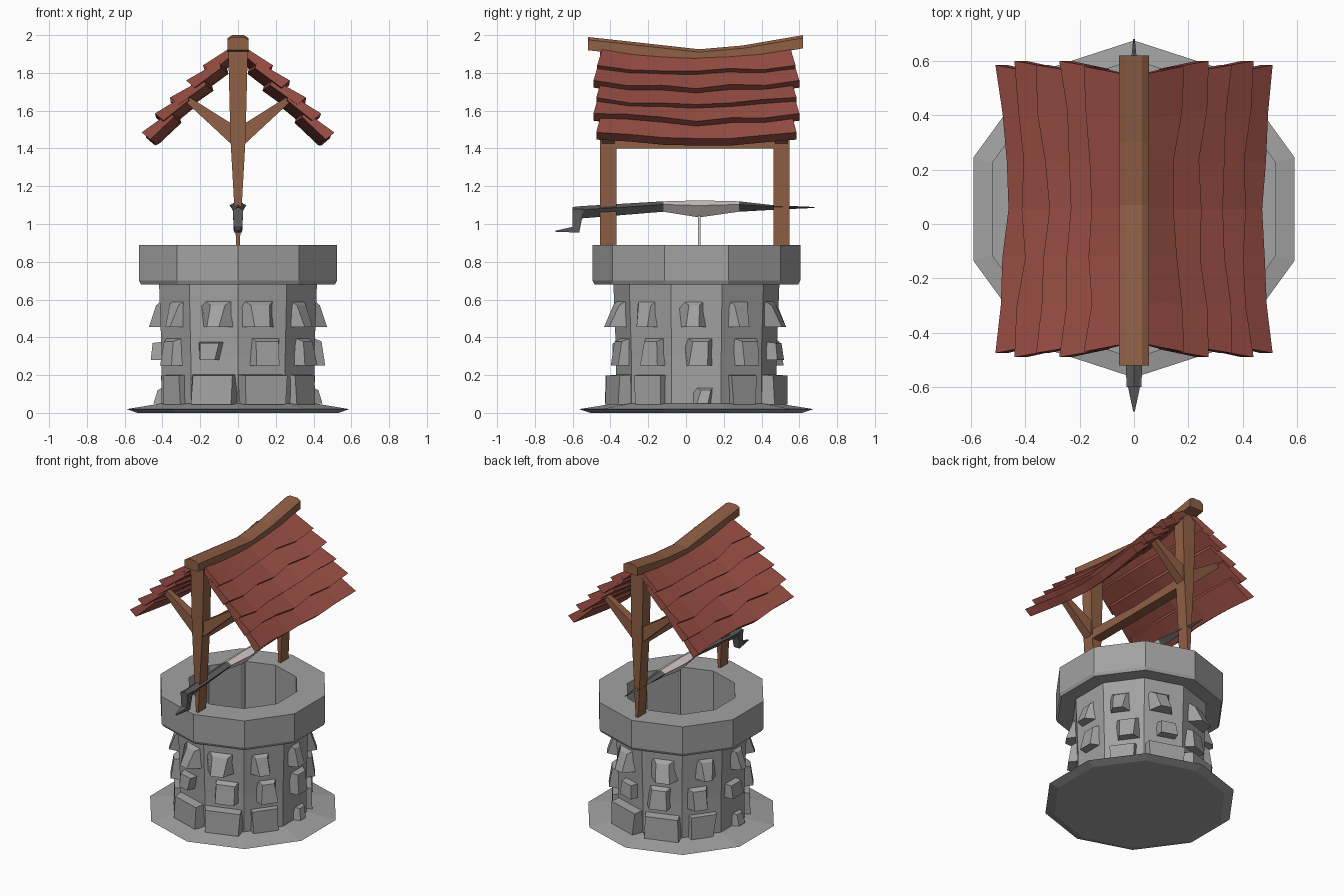
import bpy, bmesh, math, random
from mathutils import Vector

random.seed(4)
if "Cube" in bpy.data.objects:
    bpy.data.objects.remove(bpy.data.objects["Cube"])

CY = 0.055  # centre line of the well in y


def material(name, colour):
    m = bpy.data.materials.new(name)
    m.use_nodes = True
    m.diffuse_color = (*colour, 1)
    m.node_tree.nodes["Principled BSDF"].inputs["Base Color"].default_value = (*colour, 1)
    return m


stone = material("grey stone", (0.36, 0.36, 0.36))
wood = material("brown wood", (0.28, 0.115, 0.06))
shingle = material("red shingle", (0.32, 0.077, 0.058))
metal = material("dark metal", (0.11, 0.11, 0.11))
rope = material("pale rope", (0.66, 0.6, 0.59))


def loft(name, sections, mats, closed=False, rule=None):
    """Skin a row of equal closed sections; cap the ends unless closed."""
    bm = bmesh.new()
    rings = [[bm.verts.new(p) for p in s] for s in sections]
    n = len(rings[0])
    pairs = list(zip(rings, rings[1:])) + ([(rings[-1], rings[0])] if closed else [])
    for k, (a, b) in enumerate(pairs):
        for i in range(n):
            j = (i + 1) % n
            f = bm.faces.new((a[i], a[j], b[j], b[i]))
            f.material_index = rule(k) if rule else 0
    if not closed:
        bm.faces.new(rings[0])
        bm.faces.new(rings[-1])
    bmesh.ops.recalc_face_normals(bm, faces=bm.faces)
    me = bpy.data.meshes.new(name)
    bm.to_mesh(me)
    bm.free()
    for m in mats:
        me.materials.append(m)
    ob = bpy.data.objects.new(name, me)
    bpy.context.collection.objects.link(ob)
    return ob


def ring(r, z, sides=10):
    a = [math.pi / 2 + math.tau * i / sides for i in range(sides)]
    return [(r * math.cos(t), CY + r * math.sin(t), z) for t in a]


def rect_y(y, hx, z0, z1, x=0):
    return [(x - hx, y, z0), (x + hx, y, z0), (x + hx, y, z1), (x - hx, y, z1)]


# Ground slab, hollow wall and overhanging rim
loft("ground_slab", [ring(0.56, 0), ring(0.62, 0.02), ring(0.43, 0.05)], [stone])
loft("well_wall", [ring(0.425, 0.04), ring(0.425, 0.3), ring(0.44, 0.7),
                   ring(0.36, 0.7), ring(0.36, 0.04)], [stone], closed=True)
loft("well_rim", [ring(0.54, 0.68), ring(0.55, 0.7), ring(0.55, 0.89),
                  ring(0.36, 0.89), ring(0.36, 0.68)], [stone], closed=True)


def wall_stone(name, angle, side, z, w, h, depth, lean):
    """Rough block on the wall; lean slides its small outer face downward."""
    t = math.radians(angle)
    n = Vector((math.cos(t), math.sin(t), 0))
    u = Vector((-n.y, n.x, 0))
    base = Vector((0, CY, z)) + u * side

    def quad(dist, s, dz, tilt):
        pts = []
        for a, b in ((-1, -1), (1, -1), (1, 1), (-1, 1)):
            d = dist - (tilt if b > 0 else 0)
            skew = random.uniform(-0.015, 0.015)
            pts.append(base + n * d + u * (a * w / 2 * s + skew)
                       + Vector((0, 0, b * h / 2 * (s if b > 0 else 1) + dz)))
        return pts
    loft(name, [quad(0.37, 1, 0, 0), quad(0.412 + depth, 1 - lean, 0, depth * lean)], [stone])


# Stones on every wall face: low blocks, middle chips, upper wedges
for i in range(10):
    angle = 36 * i
    front = i in (2, 3, 7, 8)
    flip = 1 if math.cos(math.radians(angle)) >= 0 else -1
    if i not in (0, 5):
        wall_stone(f"low_stone_{i}", angle, 0, 0.125, 0.25 if front else 0.17, 0.16,
                   0.06 if front else 0.03, 0.1)
    else:
        wall_stone(f"low_stone_{i}", angle, 0.04, 0.1, 0.12, 0.1, 0.035, 0.6)
    small = i in (2, 7, 5)
    wall_stone(f"middle_stone_{i}", angle, 0.02 * flip, 0.33, 0.13 if small else 0.17,
               0.1 if small else 0.16, 0.05, 0.2 if small else 0.4)
    wall_stone(f"upper_stone_{i}", angle, -0.02 * flip, 0.54, 0.22 if front else 0.17,
               0.17, 0.08 if front else 0.06, 0.65)

# Posts, thin at the foot and wide under the ridge, with two braces each
for label, y in (("front", -0.412), ("back", 0.505)):
    loft(f"{label}_post", [[(-hx, y - 0.043, z), (hx, y - 0.043, z), (hx, y + 0.043, z),
                            (-hx, y + 0.043, z)]
                           for z, hx in ((0.86, 0.008), (1.1, 0.02), (1.45, 0.04), (1.93, 0.052))],
         [wood])
    for side, s in (("left", 1), ("right", -1)):
        loft(f"{label}_{side}_brace",
             [[(s * x, y + dy, z) for dy, x, z in
               ((-hy, x0, z0), (hy, x0, z0), (hy, x1, z1), (-hy, x1, z1))]
              for hy, x0, z0, x1, z1 in ((0.035, 0.0, 1.39, 0.0, 1.51),
                                         (0.02, 0.275, 1.645, 0.255, 1.67))], [wood])

# Tie beam between the posts and sagging ridge beam
loft("tie_beam", [rect_y(-0.4, 0.035, 1.4, 1.47), rect_y(CY, 0.035, 1.4, 1.45),
                  rect_y(0.5, 0.035, 1.4, 1.47)], [wood])
loft("ridge_beam",
     [[(-0.055, y, z - 0.07), (0.055, y, z - 0.07), (0.055, y, z - 0.015),
       (0.03, y, z), (-0.03, y, z), (-0.055, y, z - 0.015)]
      for y, z in ((-0.52, 1.99), (-0.2, 1.955), (0.07, 1.925), (0.3, 1.945), (0.62, 2.0))],
     [wood])

# Overlapping sagging shingle rows: tip x, tip z, upper x, upper z, half length
rows = [(0.51, 1.485, 0.35, 1.6, 0.53), (0.44, 1.585, 0.27, 1.69, 0.545),
        (0.36, 1.67, 0.18, 1.77, 0.53), (0.275, 1.76, 0.1, 1.86, 0.545),
        (0.185, 1.84, 0.03, 1.94, 0.525)]
for side, s in (("left", 1), ("right", -1)):
    for k, (tx, tz, ux, uz, half) in enumerate(rows):
        sections = []
        for c in range(7):
            v = c / 3 - 1
            sag = 1 - abs(v) ** 1.5
            dx, dz = -0.04 * sag, -0.03 * sag
            slip = random.uniform(-0.012, 0.016) if 0 < c < 6 else 0
            y0, y1 = CY + v * half, CY + v * (half - 0.03)
            profile = [(tx + slip, tz - slip, y0), (tx - 0.045 + slip, tz - 0.038 - slip, y0),
                       (ux - 0.01, uz - 0.035, y1), (ux, uz, y1)]
            sections.append([(s * max(x + dx, 0.01), y, z + dz) for x, z, y in profile])
        loft(f"{side}_shingle_row_{k + 1}", sections, [shingle])

# Winch: dark shaft with pale rope wound round the middle, and a bent crank


def diamond(y, hx, z0, z1):
    m = z0 + (z1 - z0) * 0.7
    return [(0, y, z0), (hx, y, m), (0, y, z1), (-hx, y, m)]


shaft = [(-0.6, 0.025, 1.045, 1.09), (-0.55, 0.03, 1.03, 1.095), (-0.12, 0.035, 1.065, 1.12),
         (0.07, 0.045, 1.035, 1.125), (0.28, 0.035, 1.065, 1.12),
         (0.46, 0.025, 1.075, 1.1), (0.68, 0.003, 1.085, 1.09)]
loft("winch_shaft", [diamond(*p) for p in shaft], [metal, rope],
     rule=lambda k: 1 if k in (2, 3) else 0)
loft("crank_handle", [[(-hx, y0, z0), (hx, y0, z0), (hx, y1, z1), (-hx, y1, z1)]
                      for hx, y0, z0, y1, z1 in ((0.028, -0.6, 1.08, -0.54, 1.08),
                                                 (0.022, -0.6, 0.985, -0.565, 0.955),
                                                 (0.003, -0.69, 0.965, -0.69, 0.958))], [metal])

# Rope hanging into the well
loft("hanging_rope", [[(-0.007, 0.063, z), (0.007, 0.063, z), (0.007, 0.077, z),
                       (-0.007, 0.077, z)] for z in (0.1, 1.06)], [rope])
